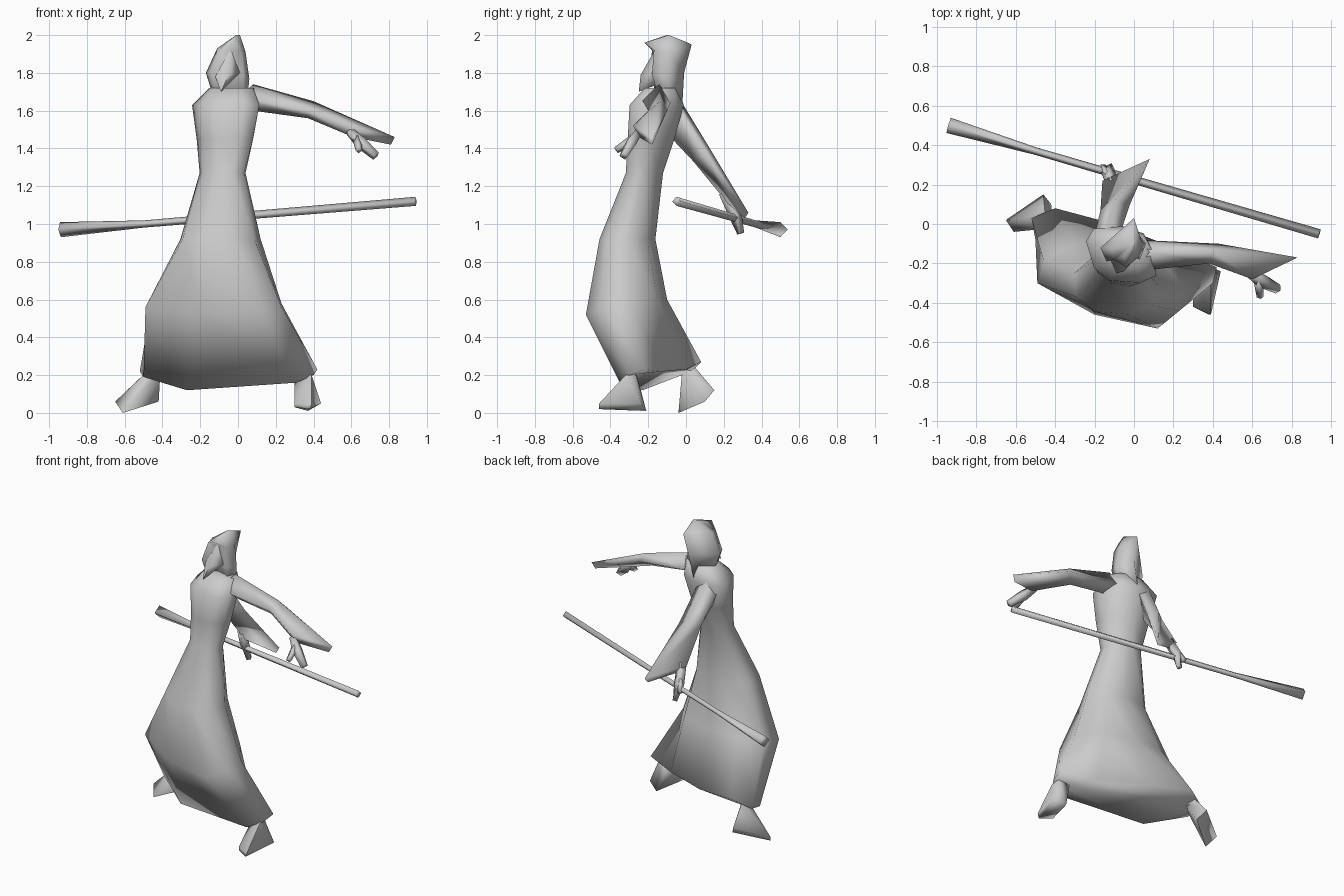
import bpy
import bmesh
from math import cos, sin, pi, radians, copysign
from mathutils import Vector

default_cube = bpy.data.objects.get("Cube")
if default_cube:
    bpy.data.objects.remove(default_cube, do_unlink=True)

# Single plain material
grey = bpy.data.materials.new("plain_grey")
grey.use_nodes = True
colour = (0.6, 0.6, 0.6, 1)
grey.diffuse_color = colour
grey.node_tree.nodes["Principled BSDF"].inputs["Base Color"].default_value = colour


def finish(name, bm, sharp_angle):
    """Turn a bmesh into a smooth-shaded object whose sharp edges are kept."""
    bmesh.ops.recalc_face_normals(bm, faces=bm.faces[:])
    mesh = bpy.data.meshes.new(name)
    bm.to_mesh(mesh)
    bm.free()
    mesh.materials.append(grey)
    mesh.shade_smooth()
    mesh.set_sharp_from_angle(angle=radians(sharp_angle))
    obj = bpy.data.objects.new(name, mesh)
    bpy.context.collection.objects.link(obj)
    return obj


def loft(name, rings, sharp_angle=110):
    """Skin a stack of matching rings and close both ends."""
    bm = bmesh.new()
    loops = [[bm.verts.new(point) for point in ring] for ring in rings]
    count = len(loops[0])
    for lower, upper in zip(loops, loops[1:]):
        for i in range(count):
            j = (i + 1) % count
            bm.faces.new((lower[i], lower[j], upper[j], upper[i]))
    bm.faces.new(loops[0])
    bm.faces.new(loops[-1])
    return finish(name, bm, sharp_angle)


def hull(name, points, sharp_angle=85):
    """Wrap a faceted solid around a few corner points."""
    bm = bmesh.new()
    for point in points:
        bm.verts.new(point)
    result = bmesh.ops.convex_hull(bm, input=bm.verts[:])
    unused = [v for v in result["geom_interior"] if isinstance(v, bmesh.types.BMVert)]
    bmesh.ops.delete(bm, geom=unused, context="VERTS")
    return finish(name, bm, sharp_angle)


def oval(z, left, right, front, back, power=1.0, skew=0.3, sides=9):
    """Level ring within limits: low power is boxier, skew slides the front to +x."""
    def soften(value):
        return copysign(abs(value) ** power, value)

    ring = []
    for i in range(sides):
        angle = -2 * pi * i / sides
        depth = (back - front) / 2 * soften(sin(angle))
        ring.append(((left + right) / 2 + (right - left) / 2 * soften(cos(angle)) - skew * depth,
                     (front + back) / 2 + depth, z))
    return ring


def rod(name, path, radii, sides=4):
    """Straight-sided tube that follows a path with a radius at each point."""
    path = [Vector(p) for p in path]
    rings = []
    for i, centre in enumerate(path):
        along = path[min(i + 1, len(path) - 1)] - path[max(i - 1, 0)]
        turn = along.to_track_quat("Z", "Y")
        rings.append([centre + turn @ Vector((radii[i] * cos(2 * pi * k / sides),
                                              radii[i] * sin(2 * pi * k / sides), 0))
                      for k in range(sides)])
    return loft(name, rings)


# Robe: a twisted flared skirt that narrows to the waist and opens to the shoulders
hem = [(.42, -.22, .23), (.4, -.3, .2), (.31, -.35, .16), (-.27, -.23, .12),
       (-.5, -.08, .19), (-.52, .03, .22), (-.4, .08, .27), (-.1, 0, .23), (.2, -.12, .22)]
skirt = [(.23, -.3, .58), (.23, -.44, .56), (.12, -.53, .52), (-.2, -.46, .52),
         (-.49, -.3, .56), (-.46, -.18, .57), (-.3, -.1, .6), (-.1, -.1, .6), (.12, -.15, .6)]
robe_rings = [
    hem, skirt,
    oval(.92, -.31, .12, -.46, -.16, power=.85, skew=.1),
    oval(1.27, -.2, .04, -.32, -.12),
    oval(1.45, -.21, .08, -.31, -.06, power=.8),
    oval(1.63, -.23, .11, -.3, -.01, power=.7),
    oval(1.72, -.15, .09, -.22, -.04),
]
loft("robe", robe_rings, sharp_angle=170)

# Hood: back, left, left rim, recessed opening, right rim, right
hood_rings = [
    [(-.05, -.02, 1.62), (.05, -.09, 1.66), (.03, -.15, 1.69),
     (-.06, -.13, 1.7), (-.12, -.16, 1.69), (-.13, -.1, 1.67)],
    [(-.01, -.01, 1.8), (.06, -.1, 1.77), (.03, -.18, 1.79),
     (-.05, -.13, 1.79), (-.14, -.19, 1.8), (-.17, -.12, 1.8)],
    [(0, .03, 1.95), (.04, -.09, 1.91), (.02, -.17, 1.92),
     (-.04, -.16, 1.91), (-.1, -.18, 1.92), (-.11, -.12, 1.93)],
    [(0, .01, 1.96), (.01, -.09, 2), (0, -.15, 1.98),
     (-.04, -.22, 1.96), (-.05, -.16, 1.97), (-.01, -.1, 2)],
]
loft("hood", hood_rings)

# Face with a pointed beard inside the hood
hull("face", [(-.04, -.16, 1.93), (-.05, -.24, 1.79), (-.09, -.25, 1.7),
              (-.12, -.18, 1.78), (.01, -.17, 1.8), (-.06, -.12, 1.75)])

# Sleeves: shoulder, elbow and a long trailing cuff
loft("left_sleeve", [
    [(.08, -.14, 1.74), (.01, -.24, 1.67), (.08, -.17, 1.6), (.01, -.08, 1.65)],
    [(.4, -.14, 1.65), (.38, -.2, 1.6), (.37, -.17, 1.56), (.43, -.1, 1.6)],
    [(.83, -.17, 1.46), (.6, -.28, 1.52), (.61, -.25, 1.46), (.81, -.18, 1.42)],
])
loft("right_sleeve", [
    [(-.21, -.1, 1.64), (-.15, -.05, 1.69), (-.07, -.05, 1.63), (-.15, -.12, 1.5)],
    [(-.17, .07, 1.4), (-.1, .12, 1.41), (-.02, .1, 1.38), (-.11, .04, 1.33)],
    [(-.16, .22, 1.17), (.08, .33, 1.06), (.07, .31, 1.03), (-.1, .22, 1.11)],
])

# Hands, each a palm with fingers and a thumb
rod("left_palm", [(.59, -.25, 1.49), (.65, -.29, 1.43), (.73, -.33, 1.36)],
    [.025, .035, .025])
rod("left_thumb", [(.63, -.28, 1.45), (.64, -.37, 1.39)], [.025, .018])
rod("right_palm", [(-.11, .2, 1.17), (-.13, .26, 1.05), (-.12, .29, .95)],
    [.03, .035, .02])
rod("right_thumb", [(-.13, .25, 1.08), (-.16, .29, 1.01)], [.025, .018])

# Staff with a flared end
rod("staff", [(-.94, .5, .97), (-.5, .37, 1), (.94, -.05, 1.12)], [.04, .019, .024])

# Feet
hull("left_foot", [(.3, -.26, .2), (.39, -.32, .2), (.38, -.27, .22), (.37, -.21, .01),
                   (.44, -.24, .05), (.3, -.42, .03), (.38, -.46, .02), (.3, -.42, .05),
                   (.39, -.46, .05)])
hull("right_foot", [(-.49, -.01, .21), (-.41, -.02, .23), (-.45, .04, .25), (-.65, .02, .06),
                    (-.61, -.04, 0), (-.46, .15, .12), (-.42, .1, .06)])
